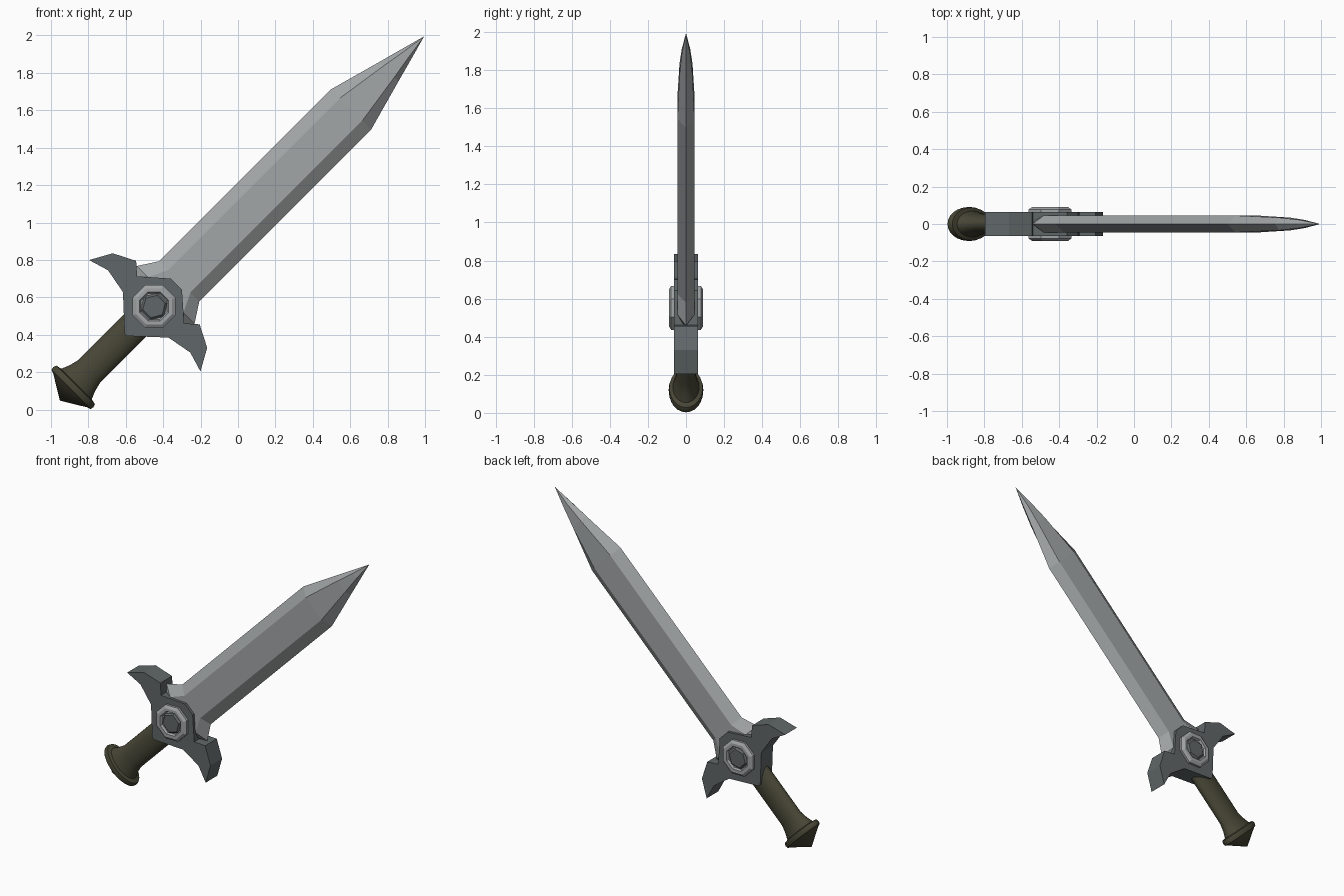
import bpy, bmesh, math
from mathutils import Matrix

if "Cube" in bpy.data.objects:
    bpy.data.objects.remove(bpy.data.objects["Cube"])

# Local frame: sword along +Z, then tilted 45 degrees and lifted
TILT = Matrix.Translation((0, 0, 1)) @ Matrix.Rotation(math.radians(45), 4, 'Y')


def material(name, rgb):
    m = bpy.data.materials.new(name)
    m.diffuse_color = (*rgb, 1)
    m.use_nodes = True
    m.node_tree.nodes["Principled BSDF"].inputs["Base Color"].default_value = m.diffuse_color
    return m


STEEL = material("light_steel", (0.36, 0.38, 0.385))
IRON = material("dark_iron", (0.118, 0.135, 0.14))
LEATHER = material("olive_leather", (0.062, 0.06, 0.036))


def finish(bm, name, mat, matrix=TILT):
    bmesh.ops.remove_doubles(bm, verts=bm.verts, dist=1e-5)
    bmesh.ops.recalc_face_normals(bm, faces=bm.faces)
    me = bpy.data.meshes.new(name)
    bm.to_mesh(me)
    bm.free()
    me.transform(matrix)
    me.materials.append(mat)
    ob = bpy.data.objects.new(name, me)
    bpy.context.collection.objects.link(ob)
    return ob


def loft(name, rings, mat, matrix=TILT):
    bm = bmesh.new()
    loops = [[bm.verts.new(p) for p in ring] for ring in rings]
    n = len(rings[0])
    for a, b in zip(loops, loops[1:]):
        for i in range(n):
            j = (i + 1) % n
            bm.faces.new((a[i], a[j], b[j], b[i]))
    for end in (loops[0], loops[-1]):
        if (end[0].co - end[1].co).length > 1e-5:
            bm.faces.new(end)
    return finish(bm, name, mat, matrix)


def lathe(name, profile, sides, mat, matrix=TILT, squash=1, turn=0):
    angles = [turn + 2 * math.pi * i / sides for i in range(sides)]
    return loft(name, [[(r * math.cos(a), r * squash * math.sin(a), z) for a in angles]
                       for r, z in profile], mat, matrix)


# Blade: six-sided sections (height, edge half width, flat half width, half thickness)
sections = [(-0.62, 0.15, 0.10, 0.045), (-0.548, 0.219, 0.135, 0.045),
            (-0.445, 0.152, 0.085, 0.045), (0.855, 0.152, 0.085, 0.045),
            (1.14, 0.073, 0.042, 0.034), (1.27, 0.038, 0.02, 0.022), (1.407, 0, 0, 0)]
loft("blade", [[(w, 0, z), (f, t, z), (-f, t, z), (-w, 0, z), (-f, -t, z), (f, -t, z)]
               for z, w, f, t in sections], STEEL)

# Guard: mirrored outline extruded through the thickness
half = [(0.041, -0.465), (0.178, -0.585), (0.24, -0.53), (0.357, -0.59),
        (0.421, -0.705), (0.311, -0.672), (0.172, -0.698), (0.01, -0.848)]
outline = half + [(-x, z) for x, z in reversed(half)]
loft("guard", [[(x, y, z) for x, z in outline] for y in (-0.063, 0.063)], IRON)

# Boss and hexagonal stud, on both faces of the guard
across = TILT @ Matrix.Translation((0, 0, -0.635)) @ Matrix.Rotation(math.radians(90), 4, 'X')


def both_sides(profile):
    return profile + [(r, -z) for r, z in reversed(profile)]


lathe("boss", both_sides([(0, 0.076), (0.076, 0.076), (0.084, 0.09), (0.105, 0.09), (0.124, 0.078),
                          (0.124, 0.05)]), 8, STEEL, across, turn=math.pi / 8)
lathe("stud", both_sides([(0, 0.087), (0.062, 0.087), (0.075, 0.076)]), 6, IRON, across)

# Grip with flared end, rim and conical pommel, oval in section
grip = lathe("grip", [(0.085, -0.70), (0.085, -1.13), (0.098, -1.18), (0.116, -1.222),
                      (0.146, -1.228), (0.152, -1.245), (0.148, -1.262), (0.13, -1.268),
                      (0, -1.347)], 24, LEATHER, squash=0.6)
bpy.context.view_layer.objects.active = grip
grip.select_set(True)
bpy.ops.object.shade_smooth_by_angle(angle=math.radians(35))
